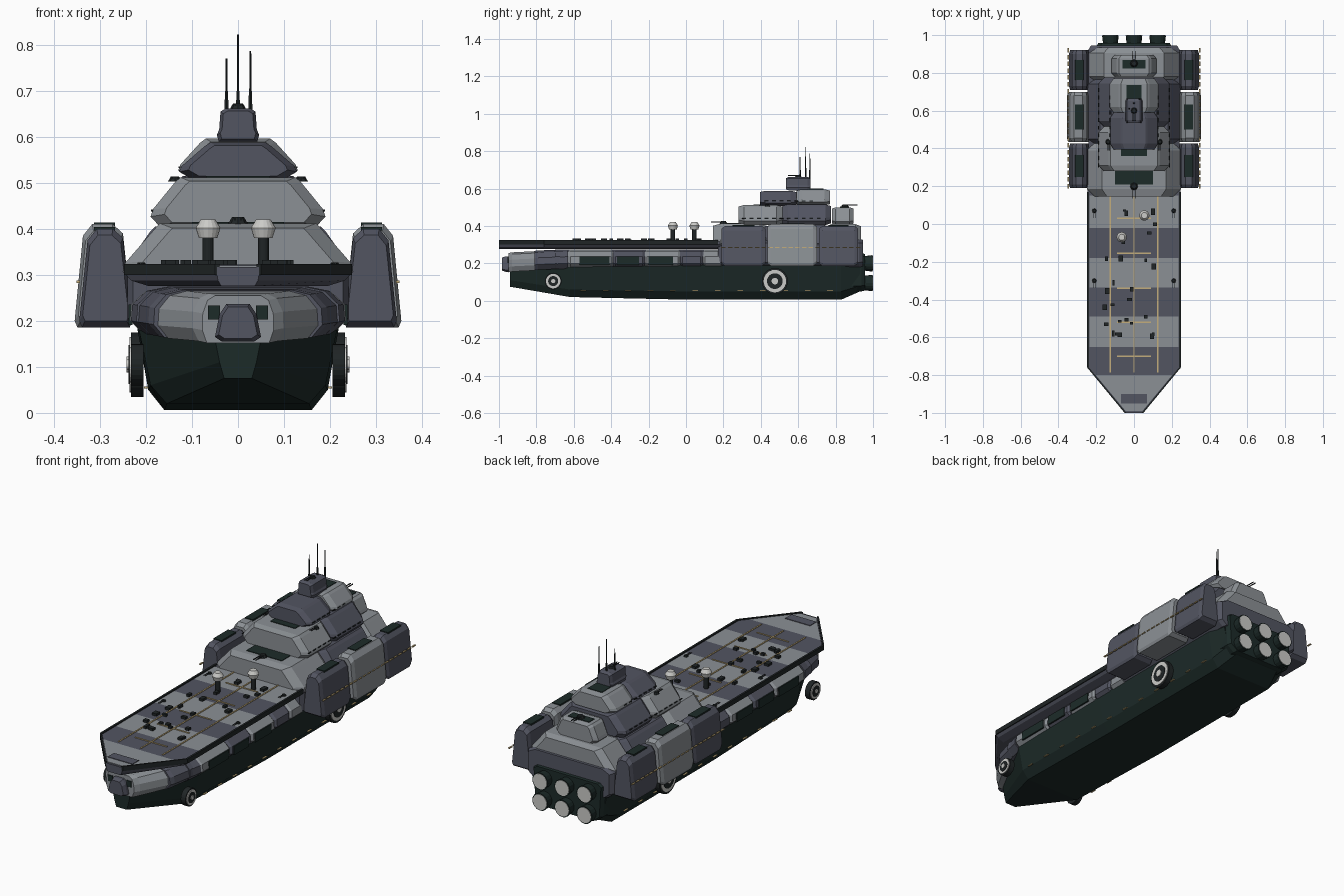
import bpy, bmesh, math, random
from mathutils import Matrix, Vector

if "Cube" in bpy.data.objects:
    bpy.data.objects.remove(bpy.data.objects["Cube"])


def material(name, rgb):
    m = bpy.data.materials.new(name)
    m.use_nodes = True
    m.diffuse_color = (*rgb, 1)
    m.node_tree.nodes["Principled BSDF"].inputs["Base Color"].default_value = (*rgb, 1)
    return m


LIGHT = material("light grey", (0.26, 0.28, 0.30))
SLATE = material("slate grey", (0.085, 0.09, 0.12))
GREEN = material("dark green", (0.012, 0.024, 0.022))
BLACK = material("near black", (0.014, 0.018, 0.019))
TAN = material("tan line", (0.55, 0.42, 0.2))
WHITE = material("off white", (0.6, 0.6, 0.58))


def finish(name, bm, mat):
    bmesh.ops.recalc_face_normals(bm, faces=bm.faces)
    me = bpy.data.meshes.new(name)
    bm.to_mesh(me)
    bm.free()
    me.materials.append(mat)
    ob = bpy.data.objects.new(name, me)
    bpy.context.scene.collection.objects.link(ob)
    return ob


def sym(half):
    return half + [(-x, z) for x, z in reversed(half)]


def loft(name, rings, mat):
    """Skin closed (x, z) sections placed along y."""
    bm = bmesh.new()
    loops = [[bm.verts.new((x, y, z)) for x, z in sec] for y, sec in rings]
    n = len(loops[0])
    for a, b in zip(loops, loops[1:]):
        for i in range(n):
            bm.faces.new((a[i], a[(i + 1) % n], b[(i + 1) % n], b[i]))
    bm.faces.new(loops[0])
    bm.faces.new(loops[-1])
    return finish(name, bm, mat)


def block(name, sec, y0, y1, mat, c=0.025, s=0.84):
    """Section extruded along y with chamfered ends."""
    cx = (min(p[0] for p in sec) + max(p[0] for p in sec)) / 2
    cz = (min(p[1] for p in sec) + max(p[1] for p in sec)) / 2
    small = [(cx + (x - cx) * s, cz + (z - cz) * s) for x, z in sec]
    return loft(name, [(y0, small), (y0 + c, sec), (y1 - c, sec), (y1, small)], mat)


def boxes(name, items, mat):
    """Many axis-aligned boxes given as (centre, size)."""
    bm = bmesh.new()
    for c, s in items:
        bmesh.ops.create_cube(bm, size=1, matrix=Matrix.Translation(c) @ Matrix.Diagonal((*s, 1)))
    return finish(name, bm, mat)


def rod(name, a, b, r, mat, r2=None, n=16):
    a, b = Vector(a), Vector(b)
    d = b - a
    bm = bmesh.new()
    mx = Matrix.Translation((a + b) / 2) @ d.to_track_quat("Z", "Y").to_matrix().to_4x4()
    bmesh.ops.create_cone(bm, cap_ends=True, segments=n, radius1=r,
                          radius2=r if r2 is None else r2, depth=d.length, matrix=mx)
    return finish(name, bm, mat)


# Lower hull
keel = [(0.16, 0.006), (0.195, 0.05), (0.22, 0.19)]
loft("lower_hull", [
    (-0.94, sym([(0.03, 0.075), (0.04, 0.11), (0.05, 0.16)])),
    (-0.62, sym([(0.155, 0.02), (0.19, 0.06), (0.215, 0.18)])),
    (0, sym(keel)), (0.83, sym(keel)),
    (0.93, sym([(0.13, 0.05), (0.18, 0.08), (0.205, 0.19)]))], GREEN)

# Upper hull: bow segments taper, midship segments repeat
RIB = [(0.205, 0.172), (0.235, 0.2), (0.232, 0.236), (0.2, 0.265), (0.15, 0.275)]


def rib(f, dz=0):
    return sym([(x * f, z + dz) for x, z in RIB])


loft("bow_front", [(-0.95, rib(0.33, -0.02)), (-0.93, rib(0.42, -0.016)), (-0.81, rib(0.74, -0.01))], LIGHT)
loft("bow_rear", [(-0.81, rib(0.78, -0.008)), (-0.79, rib(0.83, -0.006)), (-0.63, rib(0.99))], SLATE)
cuts = [-0.63, -0.39, -0.22, -0.03, 0.09, 0.2]
for i, (a, b) in enumerate(zip(cuts, cuts[1:])):
    block(f"hull_segment_{i + 1}", rib(1), a, b, SLATE if i % 2 else LIGHT, 0.012, 0.95)
loft("hull_waist", [(-0.7, rib(0.94)), (0.3, rib(0.96))], SLATE)
nose = sym([(0.035, 0.155), (0.05, 0.165), (0.04, 0.215), (0.025, 0.237)])
block("nose", nose, -0.985, -0.86, SLATE, 0.02)
boxes("bow_windows", [((s * 0.052, -0.951, 0.218), (0.026, 0.008, 0.03)) for s in (-1, 1)], GREEN)
boxes("hull_windows", [((s * 0.2335, y, 0.213), (0.008, w, 0.045)) for s in (-1, 1)
                       for y, w in ((-0.49, 0.16), (-0.31, 0.12), (-0.135, 0.13))], GREEN)


# Flight deck
def deck_half(y):
    return 0.245 if y > -0.76 else 0.245 - (-0.76 - y) * 0.83


def deck_ring(y):
    w = deck_half(y)
    return (y, sym([(w * 0.8, 0.276), (w * 0.95, 0.288), (w, 0.302), (w, 0.317)]))


loft("deck_body", [deck_ring(y) for y in (-1.0, -0.76, 0.2)], SLATE)
edges = [0.15, -0.02, -0.18, -0.335, -0.49, -0.65, -0.8, -0.99]
for i, (b, a) in enumerate(zip(edges, edges[1:])):
    ys = [a, -0.76, b] if a < -0.76 < b else [a, b]
    loft(f"deck_panel_{i + 1}", [(y, sym([(deck_half(y) - 0.01, 0.314), (deck_half(y) - 0.01, 0.32)]))
                                 for y in ys], SLATE if i % 2 else LIGHT)
for s in (-1, 1):
    loft("deck_rim", [(y, [(s * (w - 0.01), 0.3), (s * w, 0.3), (s * w, 0.324), (s * (w - 0.01), 0.324)])
                      for y, w in ((-1.0, 0.05), (-0.76, 0.248), (0.17, 0.248))], BLACK)
boxes("deck_nose_plate", [((0, -0.925, 0.321), (0.14, 0.05, 0.004))], SLATE)
boxes("deck_lines", [((x, -0.32, 0.321), (0.007, 0.93, 0.004)) for x in (-0.125, 0, 0.125)]
      + [((0, y, 0.321), (0.18, 0.007, 0.004)) for y in (0.03, -0.155, -0.34, -0.52, -0.7)], TAN)
random.seed(4)
boxes("deck_clutter", [((random.uniform(-0.16, 0.13), random.uniform(-0.66, 0.1), 0.325),
                        (random.uniform(0.012, 0.025), random.uniform(0.012, 0.035), 0.014))
                       for _ in range(26)], BLACK)

# Domed masts on the deck
for x, y in ((-0.065, -0.07), (0.055, 0.045)):
    rod("mast_post", (x, y, 0.318), (x, y, 0.39), 0.012, BLACK)
    rod("mast_collar", (x, y, 0.38), (x, y, 0.402), 0.02, WHITE, 0.027)
    rod("mast_dome", (x, y, 0.402), (x, y, 0.42), 0.027, WHITE, 0.016)


# Superstructure tiers
def tier(name, wb, wm, wt, z0, z1, y0, y1, mat, c=0.03):
    h = z1 - z0
    sec = sym([(wb, z0), (wm, z0 + h * 0.2), (wm - 0.005, z0 + h * 0.35), (wt + 0.012, z1 - h * 0.1), (wt, z1)])
    return block(name, sec, y0, y1, mat, c)


block("stern_base", sym([(0.21, 0.18), (0.24, 0.205), (0.24, 0.31), (0.2, 0.33)]), 0.17, 0.945, SLATE, 0.02, 0.95)
tier("tier_one_front", 0.225, 0.25, 0.17, 0.28, 0.412, 0.145, 0.43, LIGHT, 0.04)
tier("tier_one_middle", 0.23, 0.245, 0.18, 0.28, 0.405, 0.42, 0.77, SLATE)
tier("tier_one_rear", 0.22, 0.24, 0.16, 0.27, 0.41, 0.75, 0.935, LIGHT, 0.03)
tier("tier_two_front", 0.17, 0.19, 0.125, 0.405, 0.512, 0.28, 0.515, LIGHT)
tier("tier_two_rear", 0.17, 0.188, 0.12, 0.405, 0.515, 0.515, 0.775, SLATE)
tier("stern_cabin", 0.1, 0.12, 0.08, 0.405, 0.5, 0.78, 0.895, LIGHT, 0.02)
tier("tier_three_front", 0.1, 0.128, 0.06, 0.508, 0.588, 0.395, 0.59, SLATE)
tier("tier_three_rear", 0.1, 0.13, 0.07, 0.51, 0.596, 0.59, 0.77, LIGHT)
tier("bridge_top", 0.042, 0.046, 0.026, 0.59, 0.662, 0.535, 0.665, SLATE, 0.015)
boxes("roof_hatches", [((0, 0.25, 0.412), (0.2, 0.08, 0.006)), ((0, 0.385, 0.512), (0.14, 0.05, 0.006)),
                       ((0, 0.69, 0.596), (0.08, 0.09, 0.006)), ((0, 0.845, 0.5), (0.12, 0.045, 0.006))], GREEN)
for w, y0, y1, z in ((0.187, 0.31, 0.75, 0.44), (0.127, 0.43, 0.74, 0.534)):
    n = int((y1 - y0) / 0.04)
    boxes("tier_dashes", [((s * w, y0 + i * 0.04, z), (0.005, 0.02, 0.004))
                          for s in (-1, 1) for i in range(n)], BLACK)

# Side pods
for s in (-1, 1):
    for i, (y0, y1, grow, mat) in enumerate(((0.19, 0.425, 0, SLATE), (0.435, 0.7, 0.01, LIGHT), (0.71, 0.92, 0, SLATE))):
        out = 0.345 + grow
        top = 0.4 + grow
        sec = [(0.235, 0.186), (out - 0.006, 0.186), (out, 0.2), (out - 0.018, top - 0.025),
               (out - 0.038, top), (0.272, top), (0.25, top - 0.02), (0.23, 0.2)]
        block(f"side_pod_{i + 1}", [(s * x, z) for x, z in sec], y0, y1, mat, 0.02, 0.87)
        boxes("pod_hatch", [((s * 0.29, (y0 + y1) / 2, top), (0.045, (y1 - y0) * 0.5, 0.008))], GREEN)
    boxes("pod_dashes", [((s * 0.347, 0.2 + i * 0.036, 0.285), (0.008, 0.024, 0.005)) for i in range(21)], TAN)
    boxes("hull_dashes", [((s * 0.2, -0.55 + i * 0.12, 0.055), (0.008, 0.03, 0.004)) for i in range(12)], TAN)

# Wheels: tyre, pale ring, dark inset and hub
for s in (-1, 1):
    for y, r in ((-0.71, 0.045), (0.475, 0.07)):
        for part, k, x0, x1, mat in (("tyre", 1, 0.205, 0.232, BLACK), ("ring", 0.86, 0.23, 0.236, WHITE),
                                     ("inset", 0.6, 0.23, 0.238, BLACK), ("hub", 0.25, 0.23, 0.242, WHITE)):
            rod("wheel_" + part, (s * x0, y, 0.105), (s * x1, y, 0.105), r * k, mat, n=24)

# Engines
block("engine_mount", sym([(0.15, 0.05), (0.19, 0.08), (0.2, 0.24), (0.18, 0.255)]), 0.85, 0.957, GREEN, 0.02, 0.95)
for x in (-0.125, 0, 0.125):
    for z in (0.095, 0.2):
        rod("engine_nozzle", (x, 0.93, z), (x, 0.998, z), 0.036, GREEN, 0.044)
        rod("engine_glow", (x, 0.99, z), (x, 1.0, z), 0.039, WHITE)


# Gun turrets and antennas
def turret(x, y, z, size, d):
    rod("turret_base", (x, y, z), (x, y, z + size * 0.7), size, BLACK, size * 0.6, 8)
    for o in (-0.3, 0.3):
        p = (x + o * size, y, z + size * 0.5)
        rod("turret_barrel", p, (p[0], y + d * size * 3, p[2]), size * 0.13, BLACK, n=6)


turret(0, 0.2, 0.41, 0.022, -1)
turret(0, 0.85, 0.5, 0.022, 1)
turret(0, 0.6, 0.66, 0.018, -1)
for s in (-1, 1):
    turret(s * 0.137, 0.435, 0.503, 0.015, -1)
    turret(s * 0.21, 0.07, 0.318, 0.013, -1)
    turret(s * 0.21, -0.3, 0.318, 0.013, -1)
for x, y, top in ((-0.025, 0.61, 0.77), (0, 0.64, 0.822), (0.027, 0.662, 0.787)):
    rod("antenna_foot", (x, y, 0.65), (x, y, 0.7), 0.005, BLACK, 0.004, 6)
    rod("antenna", (x, y, 0.7), (x, y, top), 0.003, BLACK, 0.002, 6)
